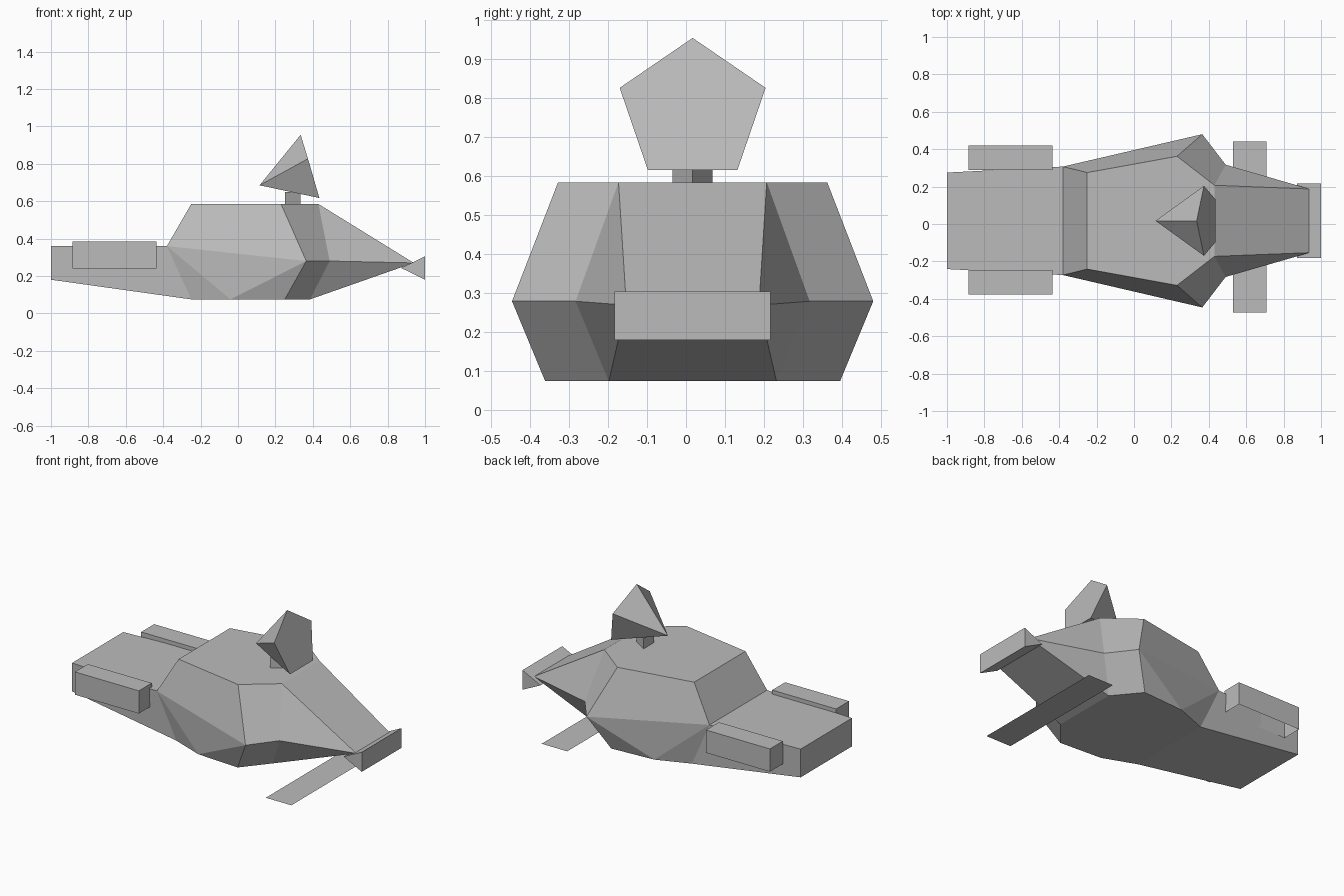
import bpy
import bmesh
from mathutils import Vector

cube = bpy.data.objects.get("Cube")
if cube:
    bpy.data.objects.remove(cube, do_unlink=True)

grey = bpy.data.materials.new("plain_grey")
grey.use_nodes = True
tone = (0.5, 0.5, 0.5, 1)
grey.diffuse_color = tone
grey.node_tree.nodes["Principled BSDF"].inputs["Base Color"].default_value = tone

MID = 0.017  # centre line of the hull


def make(name, bm, location=(0, MID, 0), closed=True):
    if closed:
        bmesh.ops.recalc_face_normals(bm, faces=bm.faces[:])
    mesh = bpy.data.meshes.new(name)
    bm.to_mesh(mesh)
    bm.free()
    mesh.materials.append(grey)
    obj = bpy.data.objects.new(name, mesh)
    obj.location = location
    bpy.context.collection.objects.link(obj)
    return obj


def prism(name, points, offset):
    """Extrude a flat outline along an offset."""
    bm = bmesh.new()
    face = bm.faces.new([bm.verts.new(p) for p in points])
    out = bmesh.ops.extrude_face_region(bm, geom=[face], use_keep_orig=True)
    moved = [g for g in out["geom"] if isinstance(g, bmesh.types.BMVert)]
    bmesh.ops.translate(bm, verts=moved, vec=Vector(offset))
    return make(name, bm)


# Hull: named corners of one side, mirrored across the centre line
corners = {
    "tail_top": (-1, 0.258, 0.36), "tail_low": (-1, 0.258, 0.18),
    "rear": (-0.38, 0.29, 0.36),
    "deck_rear": (-0.25, 0.258, 0.585), "deck_wide": (0.23, 0.345, 0.585),
    "deck_front": (0.43, 0.19, 0.585),
    "waist": (0.365, 0.463, 0.28), "cheek": (0.49, 0.30, 0.28),
    "nose": (0.94, 0.17, 0.27),
    "keel_rear": (-0.25, 0.28, 0.075), "keel_mid": (-0.04, 0.36, 0.075),
    "keel_wide": (0.25, 0.378, 0.075), "keel_front": (0.385, 0.215, 0.075),
}
side_faces = [
    "tail_low tail_top rear keel_rear", "rear deck_rear deck_wide waist",
    "rear waist keel_mid", "rear keel_mid keel_rear",
    "waist keel_wide keel_mid", "deck_wide deck_front cheek waist",
    "waist cheek keel_front keel_wide", "deck_front nose cheek",
    "cheek nose keel_front",
]
cross_faces = [
    "tail_top tail_low", "tail_top rear", "rear deck_rear",
    "deck_rear deck_wide deck_front", "deck_front nose", "nose keel_front",
    "keel_front keel_wide keel_mid keel_rear", "keel_rear tail_low",
]
bm = bmesh.new()
left = {k: bm.verts.new(p) for k, p in corners.items()}
right = {k: bm.verts.new((x, -y, z)) for k, (x, y, z) in corners.items()}
for names in side_faces:
    for side in (left, right):
        bm.faces.new([side[k] for k in names.split()])
for names in cross_faces:
    keys = names.split()
    bm.faces.new([left[k] for k in keys] + [right[k] for k in reversed(keys)])
make("hull", bm)

# Side pods, open underneath
for name, sign in (("left_pod", 1), ("right_pod", -1)):
    bm = bmesh.new()
    bmesh.ops.create_cube(bm, size=1)
    bmesh.ops.scale(bm, verts=bm.verts[:], vec=(0.45, 0.13, 0.145))
    bm.normal_update()
    under = [f for f in bm.faces if f.normal.z < -0.9]
    bmesh.ops.delete(bm, geom=under, context="FACES_ONLY")
    make(name, bm, (-0.66, 0.022 + sign * 0.333, 0.313), closed=False)

# Nose wedge
prism("nose_wedge", [(0.872, -0.2, 0.243), (1, -0.2, 0.305), (1, -0.2, 0.18)],
      (0, 0.4, 0))

# Dish post
prism("dish_post", [(0.335, 0, 0.58), (0.25, 0.051, 0.58), (0.25, -0.051, 0.58)],
      (0, 0, 0.07))

# Dish: five-sided pyramid lying on its side
bm = bmesh.new()
rim = [bm.verts.new(p) for p in (
    (0.335, 0, 0.955), (0.374, 0.187, 0.827), (0.435, 0.115, 0.617),
    (0.435, -0.115, 0.617), (0.374, -0.187, 0.827))]
tip = bm.verts.new((0.115, 0, 0.685))
bm.faces.new(rim)
for i, v in enumerate(rim):
    bm.faces.new((v, rim[i - 1], tip))
make("dish", bm)

# Flat cross plate below the nose
bm = bmesh.new()
bmesh.ops.create_grid(bm, x_segments=1, y_segments=1, size=0.5)
bmesh.ops.scale(bm, verts=bm.verts[:], vec=(0.18, 0.915, 1))
make("cross_plate", bm, (0.618, -0.017, 0), closed=False)
